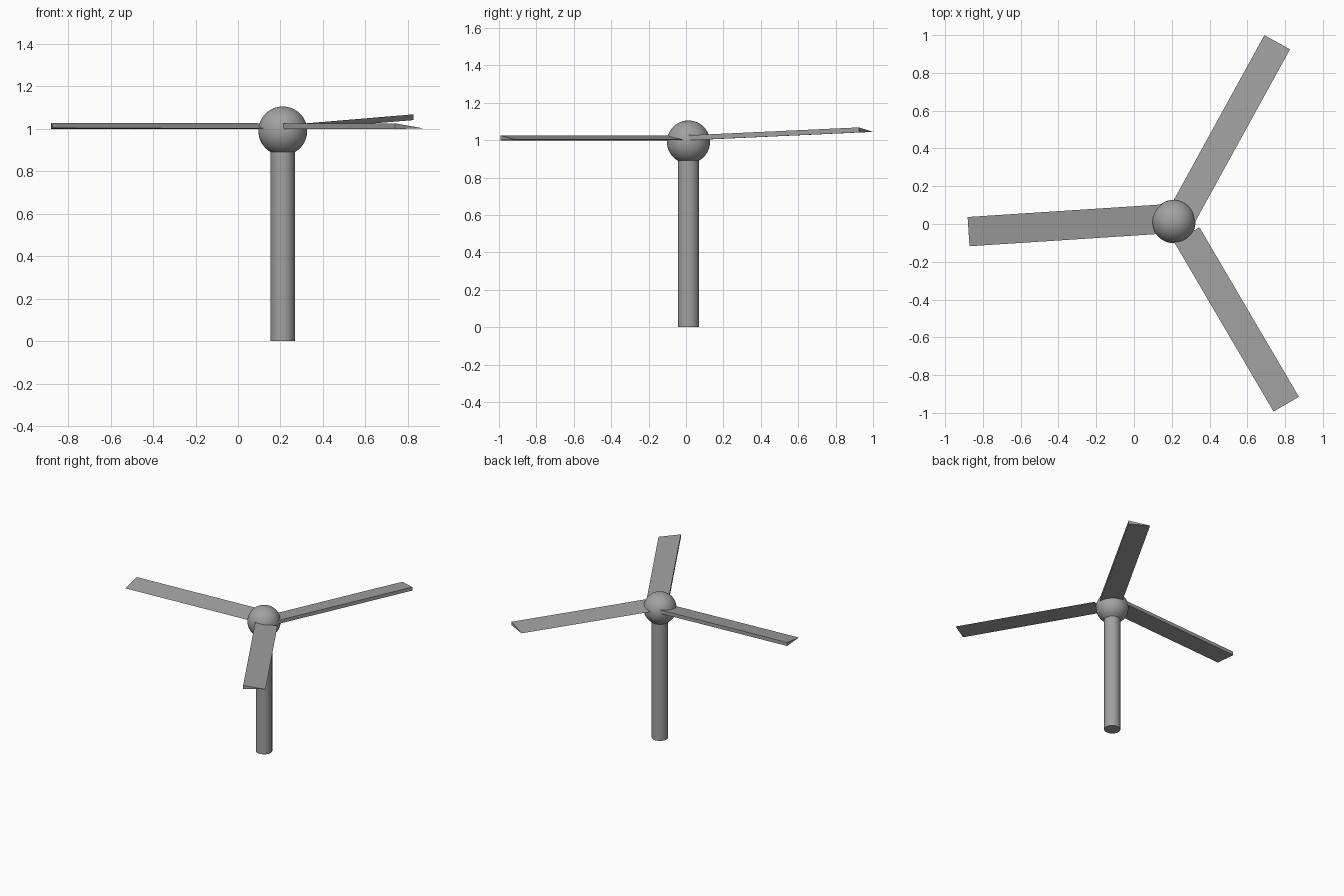
import bpy, bmesh
from math import radians, cos, sin
from mathutils import Vector

cube = bpy.data.objects.get("Cube")
if cube:
    bpy.data.objects.remove(cube, do_unlink=True)

grey = bpy.data.materials.new("plain grey")
grey.use_nodes = True
colour = (0.36, 0.36, 0.36, 1)
grey.diffuse_color = colour
grey.node_tree.nodes["Principled BSDF"].inputs["Base Color"].default_value = colour

HUB = Vector((0.211, 0.013, 0.99))


def smooth(name):
    ob = bpy.context.object
    ob.name = name
    ob.data.materials.append(grey)
    bpy.ops.object.shade_smooth_by_angle(angle=radians(35))


# Upright post, its top hidden inside the hub
bpy.ops.mesh.primitive_cylinder_add(vertices=48, radius=0.057, depth=0.95,
                                    location=(HUB.x, HUB.y, 0.475))
smooth("post")

# Round hub
bpy.ops.mesh.primitive_uv_sphere_add(segments=48, ring_count=24, radius=0.115, location=HUB)
smooth("hub")


# Wedge blade: thick edge runs from the tip corner back to the hub
def blade(name, tip, angle, rise, length=1.04, width=0.155, thick=0.027):
    out = Vector((cos(radians(angle)), sin(radians(angle)), 0))
    across = Vector((-out.y, out.x, 0))
    bm = bmesh.new()
    ends = []
    for distance, lift in ((0, rise), (length, 0)):
        corner = Vector((*tip, 0.999 + lift)) - out * distance
        section = (corner, corner + Vector((0, 0, thick)),
                   corner + across * width + Vector((0, 0, 0.003)))
        ends.append([bm.verts.new(p) for p in section])
    outer, inner = ends
    bm.faces.new(outer)
    bm.faces.new(inner[::-1])
    for i in range(3):
        j = (i + 1) % 3
        bm.faces.new((outer[j], outer[i], inner[i], inner[j]))
    bmesh.ops.recalc_face_normals(bm, faces=bm.faces)
    mesh = bpy.data.meshes.new(name)
    bm.to_mesh(mesh)
    bm.free()
    mesh.materials.append(grey)
    bpy.context.collection.objects.link(bpy.data.objects.new(name, mesh))


blade("right_blade", (-0.881, 0.037), 183.7, 0.001)
blade("back_left_blade", (0.826, 0.925), 61.2, 0.042)
blade("front_left_blade", (0.739, -0.993), -59.6, 0.0)
